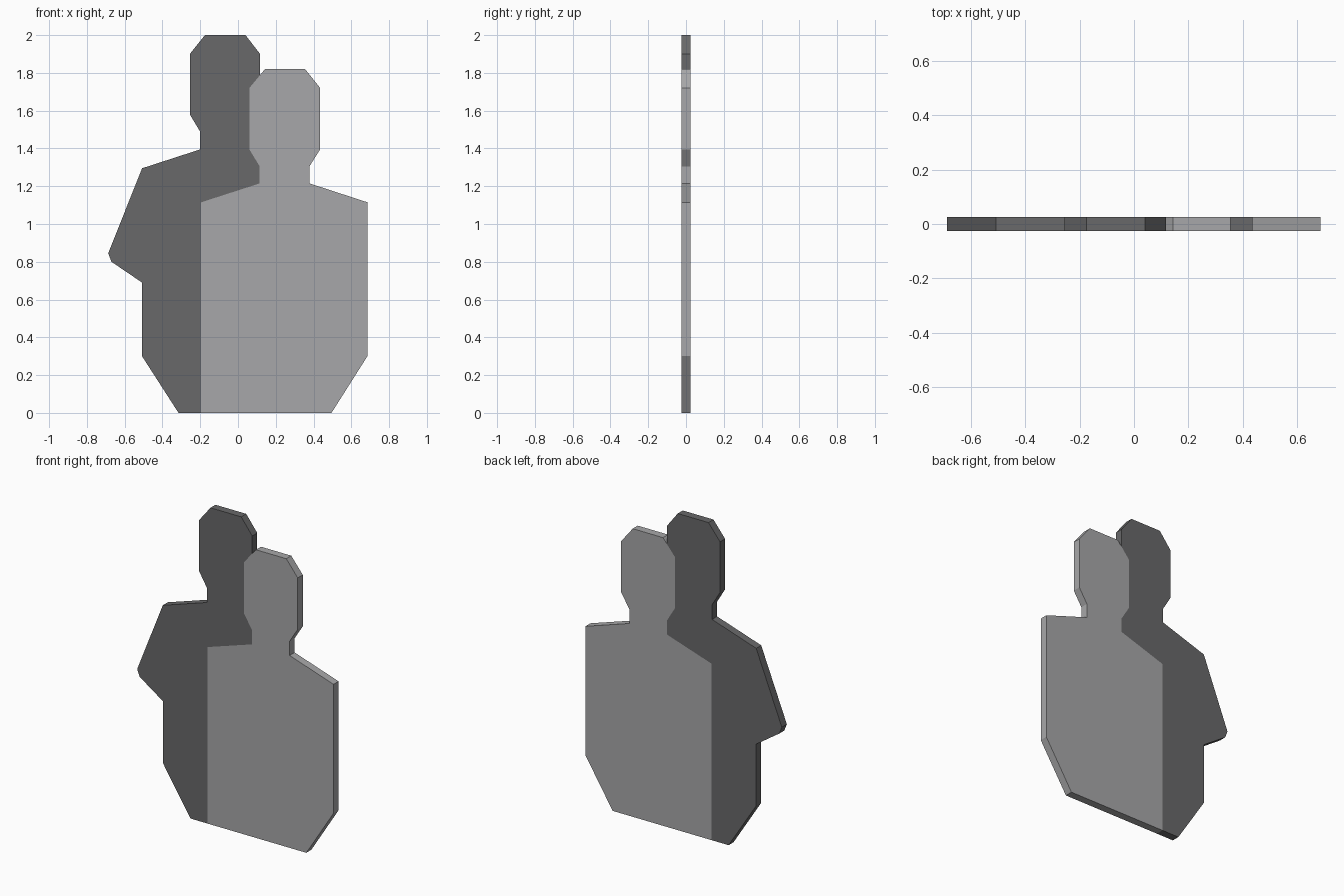
import bpy, bmesh

if "Cube" in bpy.data.objects:
    bpy.data.objects.remove(bpy.data.objects["Cube"])

DEPTH = 0.05


def material(name, value):
    mat = bpy.data.materials.new(name)
    mat.diffuse_color = (value, value, value * 1.02, 1)
    mat.use_nodes = True
    mat.node_tree.nodes["Principled BSDF"].inputs["Base Color"].default_value = mat.diffuse_color
    return mat


def plate(name, outline, mat):
    """Extrude an (x, z) outline through the plate thickness along y."""
    bm = bmesh.new()
    face = bm.faces.new([bm.verts.new((x, -DEPTH / 2, z)) for x, z in outline])
    ext = bmesh.ops.extrude_face_region(bm, geom=[face], use_keep_orig=True)
    moved = [g for g in ext["geom"] if isinstance(g, bmesh.types.BMVert)]
    bmesh.ops.translate(bm, verts=moved, vec=(0, DEPTH, 0))
    bmesh.ops.recalc_face_normals(bm, faces=bm.faces)
    mesh = bpy.data.meshes.new(name)
    bm.to_mesh(mesh)
    bm.free()
    mesh.materials.append(mat)
    obj = bpy.data.objects.new(name, mesh)
    bpy.context.collection.objects.link(obj)
    return obj


# Seam shared by both silhouettes, from the base up to the front head
seam = [(-0.195, 0), (-0.195, 1.115), (0.115, 1.215), (0.115, 1.305),
        (0.06, 1.395), (0.06, 1.72)]

# Front silhouette: head, neck, shoulder and torso on the right
front_outline = seam + [
    (0.143, 1.82), (0.355, 1.82), (0.435, 1.72), (0.435, 1.395),
    (0.378, 1.305), (0.378, 1.215), (0.685, 1.115), (0.685, 0.3), (0.495, 0)]

# Rear silhouette: partly covered head, shoulder, bent elbow and hip
rear_outline = seam + [
    (0.117, 1.788), (0.117, 1.9), (0.04, 2.0), (-0.175, 2.0), (-0.255, 1.9),
    (-0.255, 1.58), (-0.2, 1.488), (-0.2, 1.395), (-0.508, 1.295),
    (-0.687, 0.845), (-0.67, 0.8), (-0.508, 0.69), (-0.508, 0.3), (-0.315, 0)]

plate("front_silhouette", front_outline, material("light grey", 0.39))
plate("rear_silhouette", rear_outline, material("dark grey", 0.14))
